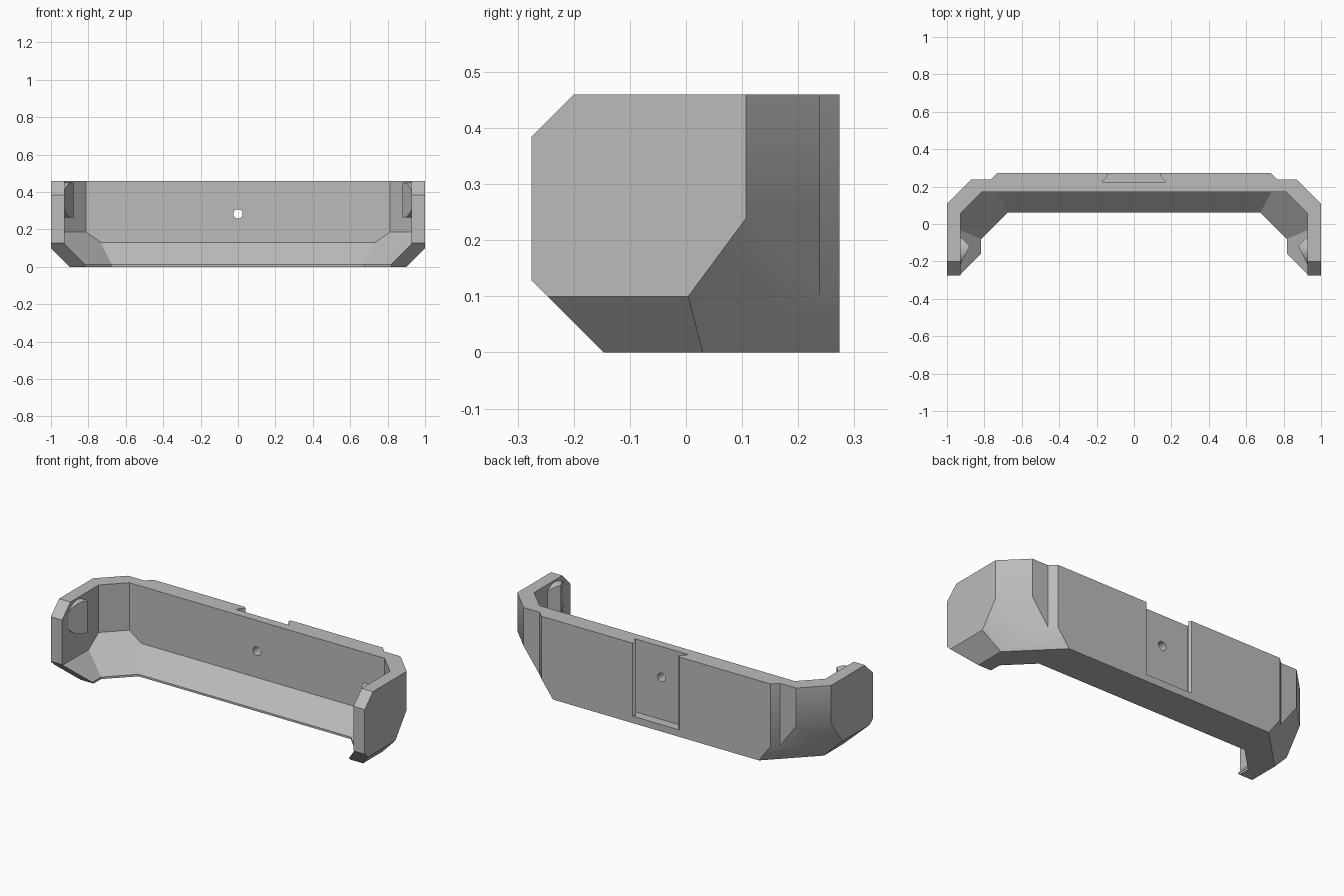
import bpy, bmesh, math
from mathutils import Vector, Matrix

cube = bpy.data.objects.get("Cube")
if cube:
    bpy.data.objects.remove(cube, do_unlink=True)

grey = bpy.data.materials.new("light_grey")
grey.use_nodes = True
grey.diffuse_color = (0.5, 0.5, 0.5, 1)
grey.node_tree.nodes["Principled BSDF"].inputs["Base Color"].default_value = grey.diffuse_color


def trim(bm, planes):
    """Keep only the part of a closed solid where n.p <= d for every plane."""
    for nx, ny, nz, d in planes:
        n = Vector((nx, ny, nz))
        bmesh.ops.bisect_plane(bm, geom=bm.verts[:] + bm.edges[:] + bm.faces[:], dist=1e-5,
                               plane_co=n * (d / n.length_squared), plane_no=n, clear_outer=True)
        rim = [e for e in bm.edges if e.is_boundary]
        if rim:
            bmesh.ops.edgeloop_fill(bm, edges=rim)
    bmesh.ops.recalc_face_normals(bm, faces=bm.faces[:])


def finish(name, bm):
    mesh = bpy.data.meshes.new(name)
    bm.to_mesh(mesh)
    bm.free()
    mesh.materials.append(grey)
    ob = bpy.data.objects.new(name, mesh)
    bpy.context.collection.objects.link(ob)
    return ob


def convex(name, planes, mirror=True):
    """Convex solid bounded by planes; slanted x planes are mirrored."""
    bm = bmesh.new()
    bmesh.ops.create_cube(bm, size=4)
    if mirror:
        planes = planes + [(-p[0], *p[1:]) for p in planes if p[0]]
    trim(bm, planes)
    return finish(name, bm)


def select(ob):
    bpy.ops.object.select_all(action="DESELECT")
    ob.select_set(True)
    bpy.context.view_layer.objects.active = ob


def cut(ob, cutter):
    cutter.hide_render = True
    mod = ob.modifiers.new("cut", "BOOLEAN")
    mod.operation, mod.solver, mod.object = "DIFFERENCE", "EXACT", cutter
    select(ob)
    bpy.ops.object.modifier_apply(modifier=mod.name)
    bpy.data.objects.remove(cutter, do_unlink=True)


# Outer block: back, sides, chamfered corners and bottom edges
body = convex("holder_body", [
    (0, 0, 1, 0.46), (0, 0, -1, 0), (0, 1, 0, 0.274), (0, -1, 0, 0.275), (1, 0, 0, 1),
    (1, 1, 0, 1.107), (1, 1, -0.74, 0.93), (1, 0, -1, 0.9),
    (0, -1, 1, 0.66), (0, -1, -1, 0.147)])

# Inner hollow with sloping lower lip, plus the thin vertical lip edge
cut(body, convex("hollow_cutter", [
    (1, 0, 0, 0.928), (0, 1, 0, 0.172), (1, 1, 0, 0.985),
    (1, 1, -1.42, 0.72), (1, 0, -1, 0.805), (0, 1, -0.93, 0.05)]))
cut(body, convex("lip_cutter", [
    (1, 0, 0, 0.817), (0, 1, 0, 0.061), (1, 1, 0, 0.737), (0, 0, 1, 0.015)]))

# Stepped back corners
for s in (1, -1):
    cut(body, convex("step_cutter", [(-s, -1, 0, -1.004), (0, -1, 0, -0.239)], mirror=False))

# Dovetail slot in the back, with small outer bevels
cut(body, convex("slot_cutter", [
    (1, 0, 0, 0.167), (1, 0.9, 0, 0.373), (0, -1, 0, -0.222), (0, 0, -1, -0.04)]))
cut(body, convex("slot_bevel_cutter", [
    (1, -1, 0, -0.125), (0, -1, 0, -0.25), (0, 0, -1, -0.04)]))

# Round hole through the back wall
bm = bmesh.new()
bmesh.ops.create_cone(bm, cap_ends=True, segments=24, radius1=0.025, radius2=0.025, depth=0.4,
                      matrix=Matrix.Translation((0, 0.22, 0.283)) @ Matrix.Rotation(math.pi / 2, 4, "X"))
cut(body, finish("hole_cutter", bm))

# Ramped round catches on the inner side walls
parts = [body]
for s, side in ((1, "left"), (-1, "right")):
    bm = bmesh.new()
    bmesh.ops.create_cone(bm, cap_ends=True, segments=40, radius1=0.093, radius2=0.093, depth=0.3,
                          matrix=Matrix.Translation((s * 0.85, -0.135, 0.357))
                          @ Matrix.Rotation(math.pi / 2, 4, "Y"))
    trim(bm, [(s, 0, 0, 0.94), (-s, 1, 0, -0.995), (-s, -0.5, 0, -0.82), (-s, 0, 0, -0.875)])
    parts.append(finish(side + "_catch", bm))

for ob in parts:
    select(ob)
    bpy.ops.object.shade_smooth_by_angle(angle=math.radians(30))
